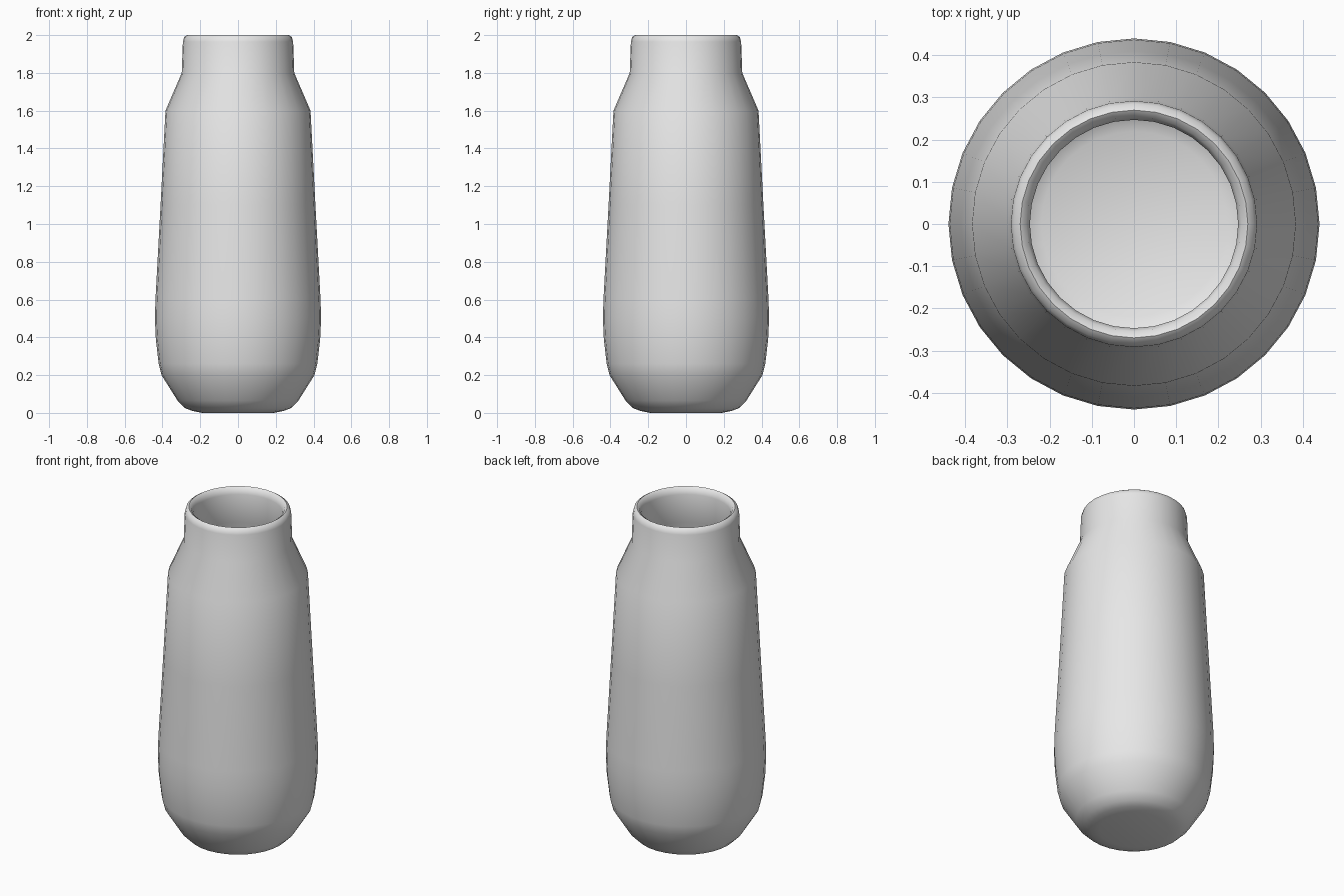
import bpy, bmesh, math

if "Cube" in bpy.data.objects:
    bpy.data.objects.remove(bpy.data.objects["Cube"])

SEGMENTS = 32

# One plain clay colour
clay = bpy.data.materials.new("light_grey_clay")
clay.diffuse_color = (0.8, 0.8, 0.8, 1)
clay.use_nodes = True
clay.node_tree.nodes["Principled BSDF"].inputs["Base Color"].default_value = clay.diffuse_color

# Outer wall from foot to mouth, then rim and inner wall down to the floor (radius, height)
profile = [
    (0.19, 0.0), (0.24, 0.01), (0.28, 0.025), (0.32, 0.065), (0.405, 0.20),
    (0.42, 0.26), (0.435, 0.39), (0.44, 0.50), (0.437, 0.60), (0.41, 1.10),
    (0.384, 1.60), (0.298, 1.80), (0.292, 1.965), (0.285, 1.99), (0.27, 2.0),
    (0.255, 1.99), (0.247, 1.96), (0.25, 1.79), (0.34, 1.58), (0.395, 0.60),
    (0.395, 0.45), (0.365, 0.22), (0.28, 0.08), (0.22, 0.05),
]


def lathe(name, points, material):
    """Spin a profile round z and close both ends with a flat disc."""
    bm = bmesh.new()
    rings = []
    for r, z in points:
        rings.append([bm.verts.new((r * math.cos(2 * math.pi * i / SEGMENTS),
                                    r * math.sin(2 * math.pi * i / SEGMENTS), z))
                      for i in range(SEGMENTS)])
    for a, b in zip(rings, rings[1:]):
        for i in range(SEGMENTS):
            j = (i + 1) % SEGMENTS
            bm.faces.new((a[i], a[j], b[j], b[i]))
    bm.faces.new(rings[0][::-1])
    bm.faces.new(rings[-1])
    bmesh.ops.recalc_face_normals(bm, faces=bm.faces)
    mesh = bpy.data.meshes.new(name)
    bm.to_mesh(mesh)
    bm.free()
    mesh.materials.append(material)
    obj = bpy.data.objects.new(name, mesh)
    bpy.context.collection.objects.link(obj)
    bpy.context.view_layer.objects.active = obj
    obj.select_set(True)
    bpy.ops.object.shade_smooth_by_angle(angle=math.radians(50))
    return obj


# Hollow vase
lathe("vase", profile, clay)
